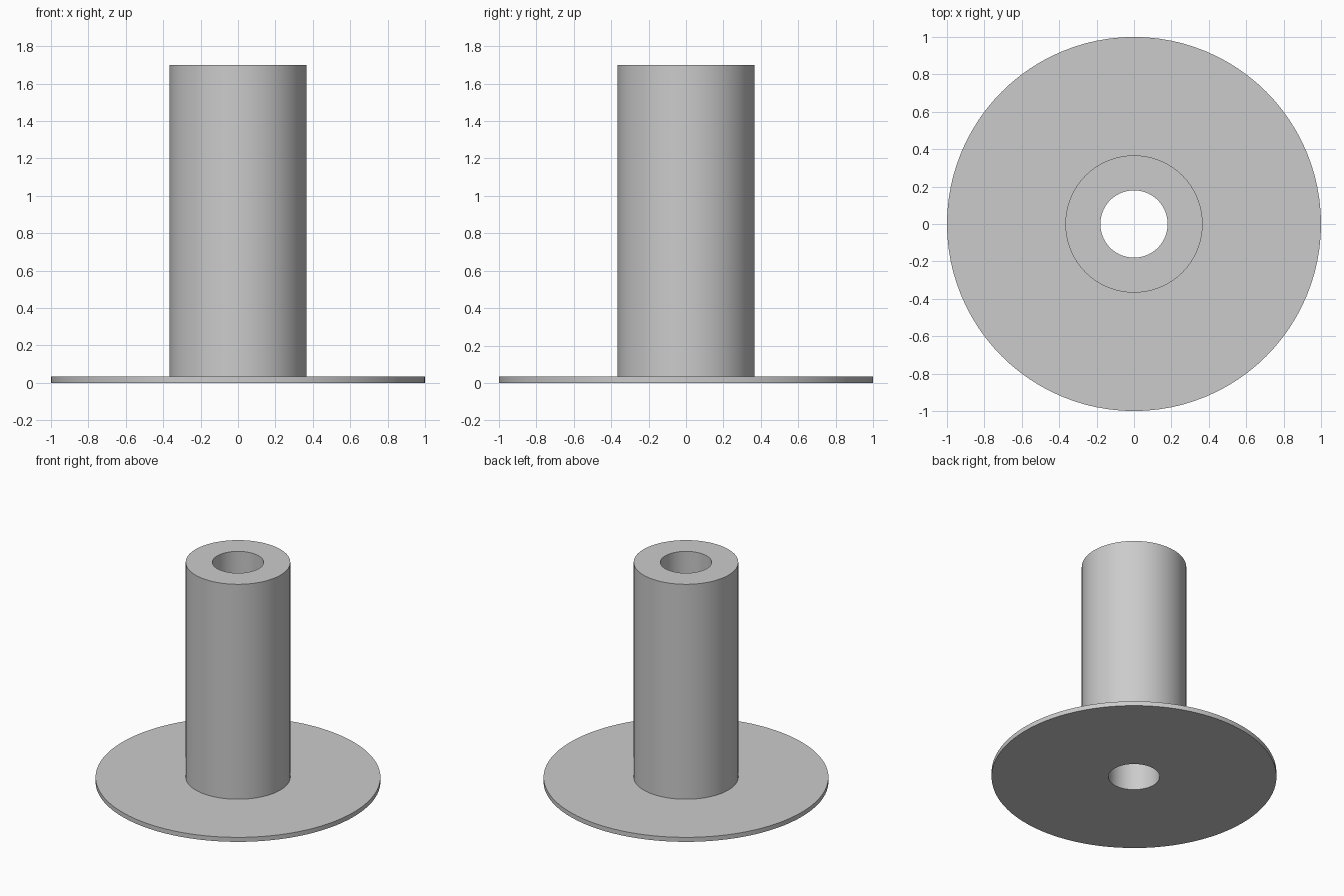
import bpy
import bmesh
import math

SEGMENTS = 96
BORE, TUBE, FLANGE = 0.18, 0.367, 1.0      # radii
THICKNESS, HEIGHT = 0.035, 1.70

cube = bpy.data.objects.get("Cube")
if cube:
    bpy.data.objects.remove(cube, do_unlink=True)

# Plain grey material
grey = bpy.data.materials.new("light grey")
grey.use_nodes = True
colour = (0.6, 0.6, 0.6, 1)
grey.diffuse_color = colour
grey.node_tree.nodes["Principled BSDF"].inputs["Base Color"].default_value = colour


def lathe(name, profile, material):
    """Revolve a closed (radius, height) profile around z."""
    bm = bmesh.new()
    verts = [bm.verts.new((r, 0, z)) for r, z in profile]
    edges = [bm.edges.new((a, b)) for a, b in zip(verts, verts[1:] + verts[:1])]
    bmesh.ops.spin(bm, geom=verts + edges, cent=(0, 0, 0), axis=(0, 0, 1),
                   angle=math.tau, steps=SEGMENTS, use_merge=True)
    bmesh.ops.remove_doubles(bm, verts=bm.verts, dist=1e-5)
    bmesh.ops.recalc_face_normals(bm, faces=bm.faces)
    mesh = bpy.data.meshes.new(name)
    bm.to_mesh(mesh)
    bm.free()
    mesh.materials.append(material)
    obj = bpy.data.objects.new(name, mesh)
    bpy.context.collection.objects.link(obj)
    bpy.ops.object.select_all(action="DESELECT")
    obj.select_set(True)
    bpy.context.view_layer.objects.active = obj
    bpy.ops.object.shade_smooth_by_angle(angle=math.radians(30))
    return obj


# Tube and round flange in one piece, with a bore right through
lathe("flanged_sleeve", [
    (BORE, 0), (FLANGE, 0), (FLANGE, THICKNESS),
    (TUBE, THICKNESS), (TUBE, HEIGHT), (BORE, HEIGHT),
], grey)
